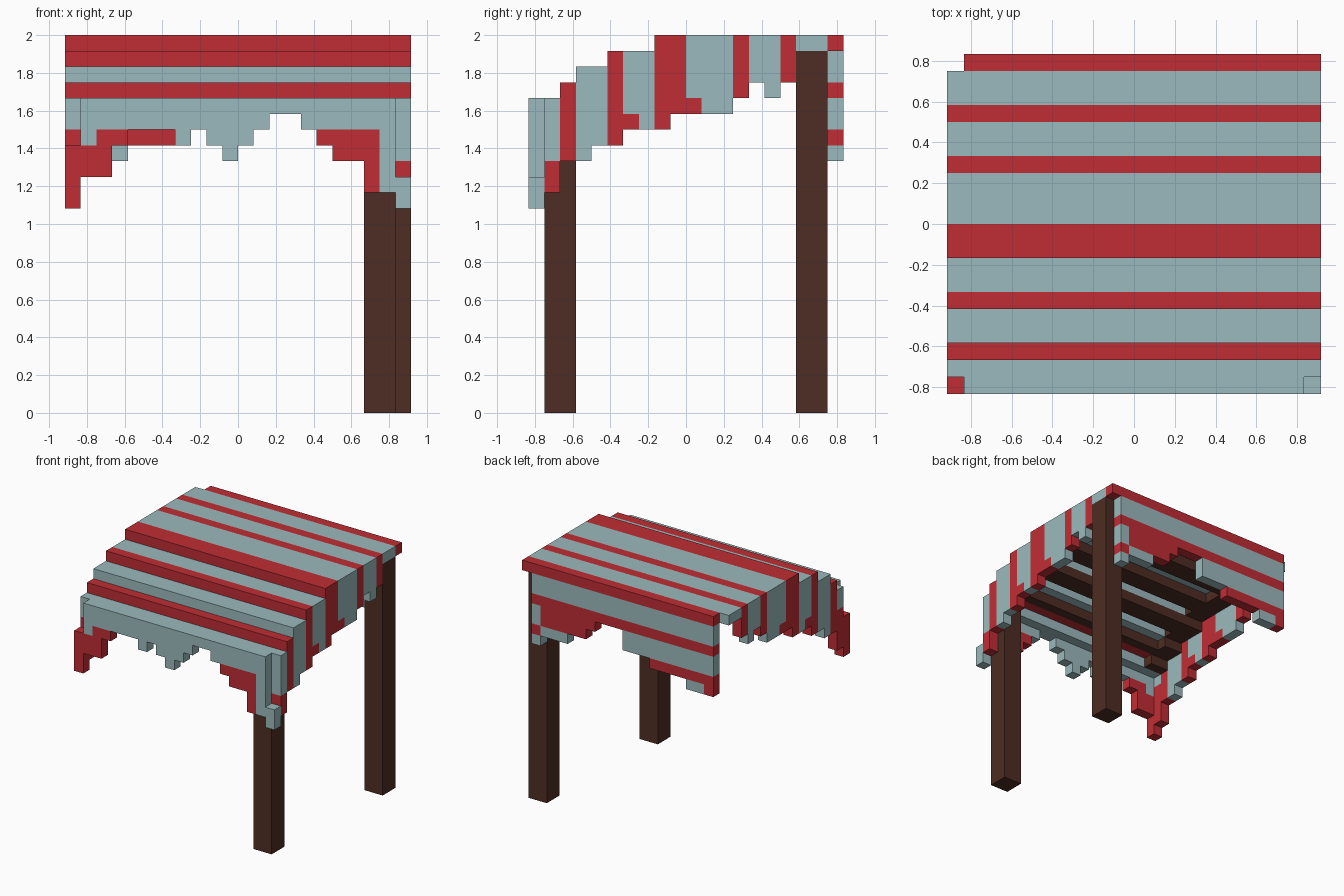
import bpy, bmesh
from mathutils import Vector

cube = bpy.data.objects.get("Cube")
if cube:
    bpy.data.objects.remove(cube, do_unlink=True)

U = 1 / 12  # block size; the model is 22 x 20 x 24 blocks


def material(name, rgb):
    m = bpy.data.materials.new(name)
    m.use_nodes = True
    m.diffuse_color = (*rgb, 1)
    bsdf = next(n for n in m.node_tree.nodes if n.type == 'BSDF_PRINCIPLED')
    bsdf.inputs["Base Color"].default_value = (*rgb, 1)
    bsdf.inputs["Roughness"].default_value = 0.9
    return m


BLUE, RED, WOOD = 0, 1, 2
MATS = [material("pale blue cloth", (0.33, 0.49, 0.51)),
        material("red cloth", (0.53, 0.027, 0.035)),
        material("dark wood", (0.076, 0.026, 0.017))]


def build(name, boxes):
    """One object from boxes (x0, x1, y0, y1, z0, z1, colour) in blocks."""
    bm = bmesh.new()
    for x0, x1, y0, y1, z0, z1, col in boxes:
        size = Vector((x1 - x0, y1 - y0, z1 - z0)) * U
        mid = Vector(((x0 + x1) / 2 - 11, (y0 + y1) / 2 - 10, (z0 + z1) / 2)) * U
        verts = bmesh.ops.create_cube(bm, size=1)["verts"]
        for v in verts:
            v.co = Vector(a * b for a, b in zip(v.co, size)) + mid
        for f in {f for v in verts for f in v.link_faces}:
            f.material_index = col
    me = bpy.data.meshes.new(name)
    bm.to_mesh(me)
    bm.free()
    for m in MATS:
        me.materials.append(m)
    ob = bpy.data.objects.new(name, me)
    bpy.context.collection.objects.link(ob)
    return ob


def roof_top(j):
    """Height of the stepped roof over row j."""
    return 20 + sum(j >= s for s in (2, 3, 5, 8))


def stripe(j):
    """Cloth colour of row j."""
    return RED if j in (2, 5, 8, 9, 13, 16, 19) else BLUE


# Stepped striped roof, one strip per row, short at the corners
roof = []
for j in range(20):
    x0, x1 = (1, 21) if j == 0 else (1, 22) if j == 19 else (0, 22)
    roof.append((x0, x1, j, j + 1, roof_top(j) - 1, roof_top(j), stripe(j)))
build("roof_cloth", roof)

# Ragged side curtains: bottom height of rows 1 to 16
side_low = [14, 16, 16, 17, 17, 18, 18, 18, 19, 19, 19, 19, 20, 21, 20, 21]
for name, i in (("left_curtain", 21), ("right_curtain", 0)):
    boxes = []
    for j, low in enumerate(side_low, 1):
        red_to = {1: 16 if i else 18, 6: 19, 10: 20}.get(j, low)
        if red_to > low:
            boxes.append((i, i + 1, j, j + 1, low, red_to, RED))
        if red_to < roof_top(j) - 1:
            boxes.append((i, i + 1, j, j + 1, red_to, roof_top(j) - 1, stripe(j)))
    build(name, boxes)

# Ragged front curtain: bottom height of columns 1 to 20
front_low = [15, 15, 17, 18, 18, 18, 17, 18, 17, 16,
             17, 18, 19, 19, 18, 17, 16, 16, 14, 14]
boxes = []
for i, low in enumerate(front_low, 1):
    red_to = 17 if i == 1 else 18 if i <= 3 or 16 <= i <= 19 else low
    if red_to > low:
        boxes.append((i, i + 1, 0, 1, low, red_to, RED))
    boxes.append((i, i + 1, 0, 1, red_to, 19, BLUE))
build("front_curtain", boxes)

# Hanging tassels on the front corners
build("front_left_tassel", [(21, 22, 0, 1, 13, 15, BLUE)])
build("front_right_tassel", [(0, 1, 0, 1, 13, 17, RED)])

# Back curtain with level stripes: bottom height of columns 1 to 20
back_low = [16, 16, 16, 17, 17, 17, 17, 18, 18, 18,
            20, 20, 20, 19, 18, 18, 17, 17, 17, 16]
boxes = []
for i, low in enumerate(back_low, 1):
    for z in range(low, 23):
        red = z in (17, 20) or (14 <= i <= 19 and z in (18, 19)) or (i == 1 and z == 16)
        if 17 <= i <= 19 and z == 17:
            red = False
        boxes.append((i, i + 1, 19, 20, z, z + 1, RED if red else BLUE))
build("back_curtain", boxes)

# Two posts
build("front_post", [(19, 21, 1, 3, 0, 19, WOOD)])
build("back_post", [(20, 22, 17, 19, 0, 23, WOOD)])

# Stepped rafter and cross beams under the roof
build("rafter", [(1, 3, j, j + 1, roof_top(j) - 2, roof_top(j) - 1, WOOD)
                 for j in range(2, 14)])
build("cross_beams", [(3, 21, a, b, roof_top(a) - 2, roof_top(a) - 1, WOOD)
                      for a, b in ((3, 4), (6, 8), (9, 11), (13, 15))])
